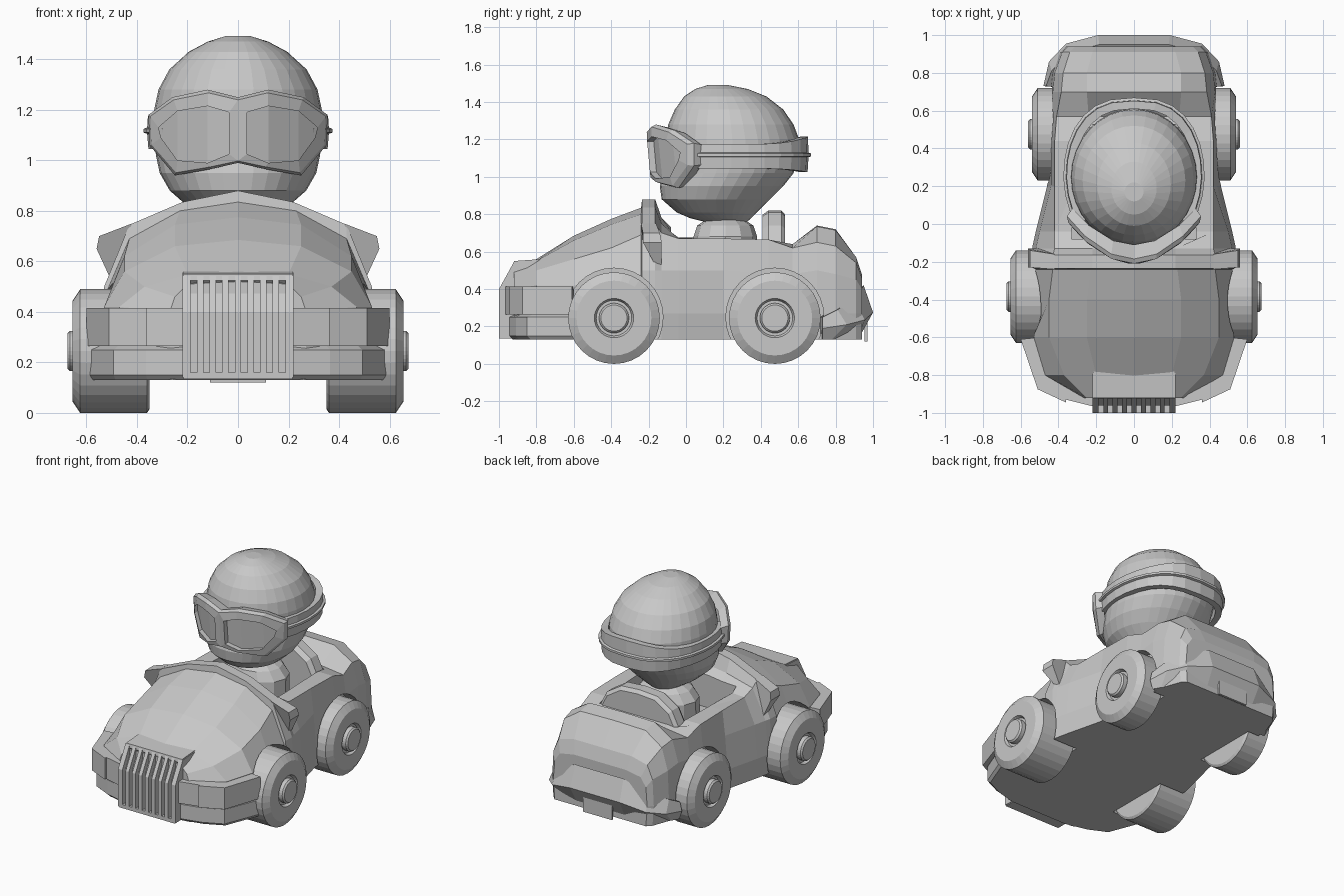
import bpy, bmesh, math

if "Cube" in bpy.data.objects:
    bpy.data.objects.remove(bpy.data.objects["Cube"])

grey = bpy.data.materials.new("light grey")
grey.diffuse_color = (0.58, 0.58, 0.58, 1)
grey.use_nodes = True
grey.node_tree.nodes["Principled BSDF"].inputs["Base Color"].default_value = grey.diffuse_color


def make(name, verts, faces):
    me = bpy.data.meshes.new(name)
    me.from_pydata(verts, [], faces)
    bm = bmesh.new()
    bm.from_mesh(me)
    bmesh.ops.remove_doubles(bm, verts=bm.verts, dist=0.0005)
    bmesh.ops.recalc_face_normals(bm, faces=bm.faces)
    bm.to_mesh(me)
    bm.free()
    me.materials.append(grey)
    ob = bpy.data.objects.new(name, me)
    bpy.context.collection.objects.link(ob)
    return ob


def loft(name, rings):
    """Skin a list of equally long closed rings and cap both ends."""
    n, m = len(rings[0]), len(rings)
    verts = [p for r in rings for p in r]
    faces = [(i * n + j, i * n + (j + 1) % n, (i + 1) * n + (j + 1) % n, (i + 1) * n + j)
             for i in range(m - 1) for j in range(n)]
    faces += [tuple(range(n)), tuple(range((m - 1) * n, m * n))]
    return make(name, verts, faces)


def mirrored(half):
    return half + [(-x, *r) for x, *r in reversed(half) if abs(x) > 1e-6]


def side_slab(name, profile, x0, x1):
    return loft(name, [[(x, y, z) for y, z in profile] for x in (x0, x1)])


def lathe_x(name, profile, cy, cz, n=32):
    return loft(name, [[(x, cy + r * math.cos(2 * math.pi * k / n), cz + r * math.sin(2 * math.pi * k / n))
                        for k in range(n)] for x, r in profile])


def cut(ob, cutter):
    cutter.hide_render = True
    cutter.hide_viewport = True
    mod = ob.modifiers.new("cut", "BOOLEAN")
    mod.operation, mod.solver, mod.object = "DIFFERENCE", "EXACT", cutter


# Body shell: y, sill width, waist (x, z), shoulder (x, z), crown (x, z), centre z
sections = [
    (-0.92, .27, .27, .40, .25, .46, .20, .51, .52),
    (-0.80, .48, .47, .42, .37, .50, .20, .55, .56),
    (-0.60, .54, .53, .42, .45, .56, .25, .66, .685),
    (-0.40, .54, .52, .45, .45, .62, .25, .745, .775),
    (-0.24, .54, .52, .48, .43, .69, .23, .80, .835),
    (-0.235, .54, .53, .50, .43, .745, .22, .835, .88),
    (-0.165, .54, .53, .50, .43, .745, .22, .835, .88),
    (-0.13, .54, .52, .50, .42, .70, .22, .75, .78),
    (-0.04, .52, .50, .50, .42, .67, .22, .68, .69),
    (0.20, .46, .44, .50, .42, .67, .22, .67, .67),
    (0.44, .44, .44, .48, .42, .665, .22, .665, .665),
    (0.57, .44, .43, .48, .41, .62, .24, .64, .64),
    (0.70, .44, .43, .50, .385, .65, .25, .735, .74),
    (0.80, .43, .42, .48, .375, .63, .25, .715, .72),
    (0.91, .39, .38, .45, .34, .54, .22, .57, .57),
    (0.94, .36, .35, .40, .31, .46, .20, .48, .48)]
body = loft("body", [[(x, y, z) for x, z in mirrored(
    [(w - .01, .13), (w, .27), (wx, wz), (sx, sz), (cx, cz), (0, top)])]
    for y, w, wx, wz, sx, sz, cx, cz, top in sections])

# Open cockpit and wheel arches
cut(body, loft("cockpit_cutter", [[(-.33, -.08, z), (.33, -.08, z), (.30, .52, z), (-.30, .52, z)]
                                  for z in (.50, 1.0)]))
wheels = (("front", -.385, 0), ("rear", .475, -.115))
for tag, cy, dx in wheels:
    for s, side in ((1, "right"), (-1, "left")):
        cut(body, lathe_x(f"{tag}_{side}_arch_cutter", [(s * .345, .262), (s * .8, .262)], cy, .25))
        # Tyre, rim recess and hub in one turned profile
        prof = [(.35 - dx, .02), (.35 - dx, .23), (.36 - dx, .245), (.625, .245), (.655, .2), (.655, .105),
                (.635, .095), (.635, .08), (.665, .08), (.675, .07)]
        lathe_x(f"{tag}_{side}_wheel", [(s * (x + dx), r) for x, r in prof], cy, .245)

# Front bumper, lamp blocks and door mirrors
plan = [(0, -.955), (.22, -.955), (.37, -.92), (.50, -.86), (.60, -.61), (.50, -.60), (.40, -.70), (0, -.80)]


def bumper_ring(z, k, dy):
    pts = plan + [(-x, y) for x, y in reversed(plan[1:-1])]
    return [(x * k, y + dy, z) for x, y in pts]


loft("front_bumper", [bumper_ring(.13, .97, .03), bumper_ring(.15, .985, .01),
                      bumper_ring(.25, .985, .01), bumper_ring(.265, .95, .04)])
for s, side in ((1, "right"), (-1, "left")):
    lamp = [(.20, -.97), (.36, -.93), (.36, -.945), (.51, -.875), (.60, -.61), (.50, -.60), (.30, -.78), (.20, -.80)]
    loft(f"lamp_block_{side}", [[(s * x, y, z) for x, y in lamp] for z in (.265, .415)])
    # Pointed mirror beside the cowl, narrowing downward
    edge = ((.42, .75, -.24, -.16), (.55, .70, -.23, -.14), (.56, .65, -.23, -.13), (.50, .52, -.16, -.13))
    loft(f"door_mirror_{side}", [[(s * e[0], e[i], e[1]) for e in edge] for i in (2, 3)])

# Grille: recessed backing, rails and vertical bars
side_slab("grille_backing", [(-.96, .14), (-.96, .40), (-.90, .51), (-.79, .53), (-.79, .14)], -.21, .21)
side_slab("grille_bottom_rail", [(-1, .135), (-1, .16), (-.9, .16), (-.9, .135)], -.215, .215)
side_slab("grille_top_rail", [(-.925, .525), (-.92, .55), (-.78, .56), (-.78, .5), (-.9, .5)], -.215, .215)
for i in range(9):
    x, w = -.2 + i * .05, .0125
    a, b = (-.22 if i == 0 else x - w), (.22 if i == 8 else x + w)
    side_slab(f"grille_bar_{i + 1}", [(-1, .14), (-1, .40), (-.92, .545), (-.79, .555), (-.79, .14)], a, b)

# Rear bumper with raised middle, and plate
rear = [(0, 1.0, .42), (.19, 1.0, .42), (.36, .955, .34), (.45, .86, .29), (.48, .73, .25), (.36, .72, .25)]
full = rear + [(-x, y, z) for x, y, z in reversed(rear[1:])]


def rear_ring(k, shift, zf):
    return [(x * k, y - shift * (y > .8), zf(z)) for x, y, z in full]


loft("rear_bumper", [rear_ring(.96, .08, lambda z: .13), rear_ring(1, 0, lambda z: .13 + (z - .13) * .5),
                     rear_ring(.97, .05, lambda z: z)])
side_slab("rear_plate", [(.955, .12), (.97, .12), (.97, .24), (.955, .24)], -.11, .11)

# Seat back arch and driver torso
arch = [(.31, .45), (.31, .62), (.25, .74), (.14, .81), (0, .82)]
loft("seat_back", [[(x * k, y, .45 + (z - .45) * k) for x, z in mirrored(arch)]
                   for y, k in ((.41, .94), (.44, 1), (.51, 1), (.53, .94))])


def oval(w, y0, y1, z, n=32):
    cy, ry = (y0 + y1) / 2, (y1 - y0) / 2
    return [(w * math.cos(2 * math.pi * k / n), cy + ry * math.sin(2 * math.pi * k / n), z) for k in range(n)]


loft("torso", [oval(.22, .02, .38, .45, 12), oval(.22, .04, .38, .68, 12),
               oval(.17, .06, .36, .74, 12), oval(.10, .12, .30, .78, 12)])

# Head: width, front y, back y at each height
head = [(.755, .09, .12, .32), (.78, .14, .02, .35), (.81, .19, -.05, .38), (.88, .27, -.13, .45),
        (.95, .31, -.14, .52), (1.02, .325, -.12, .575), (1.12, .335, -.11, .61), (1.20, .332, -.11, .605),
        (1.28, .315, -.095, .575), (1.36, .272, -.06, .52), (1.43, .195, -.01, .43),
        (1.47, .12, .05, .33), (1.492, .05, .12, .22)]
loft("head", [oval(w, a, b, z) for z, w, a, b in head])

# Goggle strap around the back of the head, from one temple to the other
strap = []
for k in range(21):
    a = math.radians(-42 + 264 * k / 20)
    c, s = math.cos(a), math.sin(a)
    flare = max(0, s) ** 4
    hi, lo = 1.175 + .04 * flare, 1.045 - .02 * flare
    cx = math.copysign(abs(c) ** .75, c)
    strap.append([(r * cx, .26 + (r + .035) * s, z) for r, z in
                  ((.315, lo), (.355, lo), (.36, 1.105), (.374, 1.11), (.374, 1.125), (.36, 1.13),
                   (.357, hi), (.315, hi))])
loft("goggle_strap", strap)

# Goggle frame and lenses: outer and inner outline of one half
outer = [(0, 1.25), (.12, 1.28), (.26, 1.25), (.355, 1.18), (.35, 1.06), (.25, .94), (.11, .965), (0, .99)]
inner = [(.035, 1.19), (.12, 1.215), (.24, 1.195), (.315, 1.13), (.305, 1.09), (.24, 1.0), (.12, .99), (.035, 1.025)]


def front(x, z, d=0.0):
    return (x, -.21 + 1.8 * x * x + .2 * max(0, 1.1 - z) + d, z)


verts, faces = [], []
for s in (1, -1):
    o = len(verts)
    loops = [[front(x * .92, 1.1 + (z - 1.1) * .9, .10) for x, z in outer],
             [front(x, z, .025) for x, z in outer],
             [front(x * .98, 1.1 + (z - 1.1) * .93) for x, z in outer],
             [front(x, z) for x, z in inner],
             [front(x, z, .035) for x, z in inner]]
    verts += [(s * x, y, z) for lp in loops for x, y, z in lp]
    for i in range(4):
        for j in range(8):
            if i < 2 and j == 7:
                continue
            k = (j + 1) % 8
            faces.append((o + i * 8 + j, o + i * 8 + k, o + i * 8 + 8 + k, o + i * 8 + 8 + j))
    faces += [(o + 32, o + 33, o + 38, o + 39), (o + 33, o + 34, o + 37, o + 38), (o + 34, o + 35, o + 36, o + 37)]
make("goggles", verts, faces)
